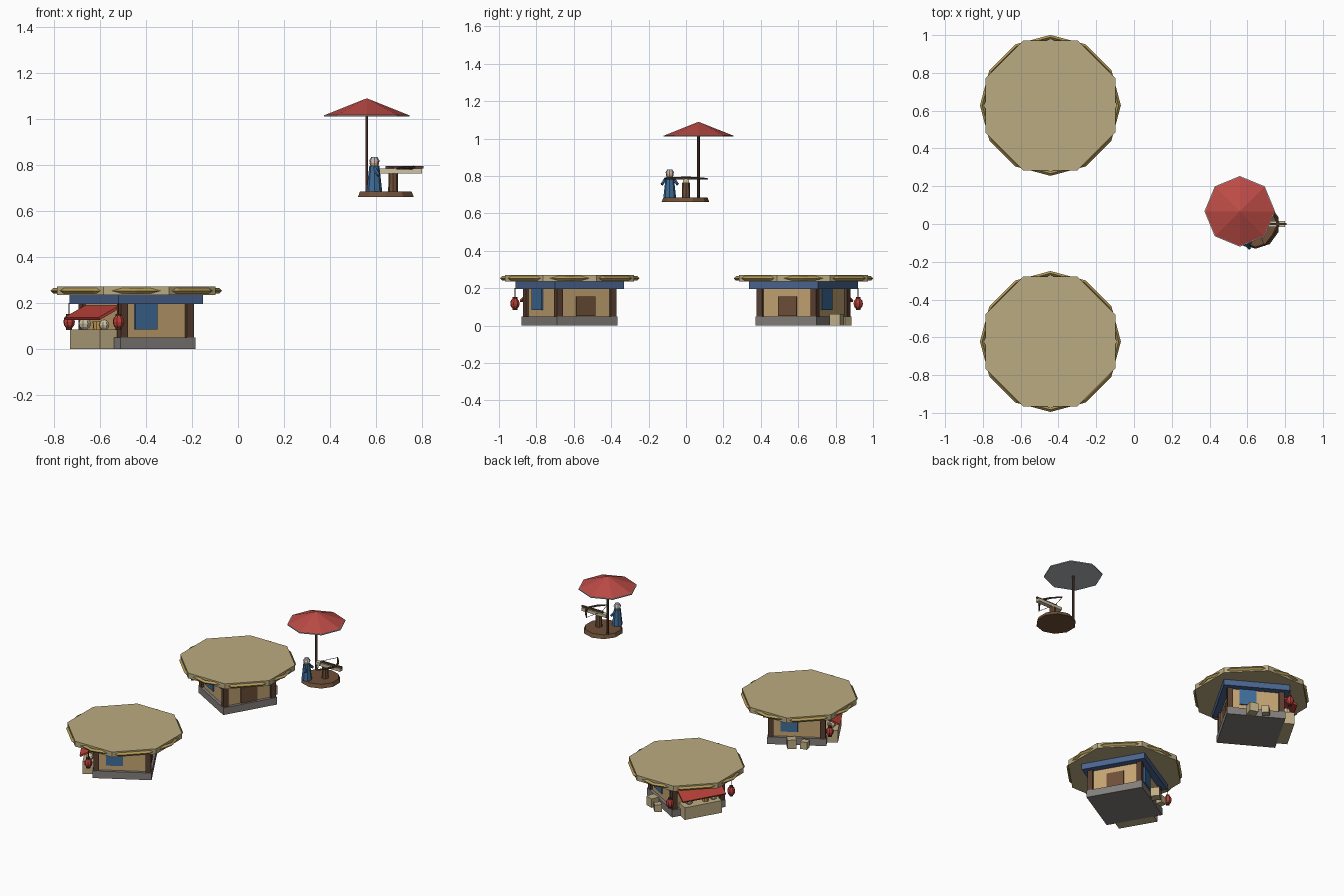
import bpy, bmesh, math
from mathutils import Matrix, Vector

if "Cube" in bpy.data.objects:
    bpy.data.objects.remove(bpy.data.objects["Cube"])

BASE = Matrix.Identity(4)
MATS = {}
COL = {
    "tan": (0.50, 0.41, 0.22), "gold": (0.45, 0.32, 0.09), "wall": (0.55, 0.37, 0.17),
    "wood": (0.10, 0.05, 0.03), "door": (0.16, 0.08, 0.04), "blue": (0.07, 0.13, 0.28),
    "cloth": (0.05, 0.15, 0.32), "red": (0.48, 0.05, 0.04), "stone": (0.23, 0.21, 0.20),
    "crate": (0.52, 0.42, 0.24), "pale": (0.62, 0.55, 0.38), "orange": (0.62, 0.34, 0.08),
    "skin": (0.65, 0.42, 0.26), "steel": (0.45, 0.47, 0.50), "canopy": (0.50, 0.07, 0.06),
}


def finish(name, bm, col, smooth=False):
    """Turn a bmesh into a coloured object placed in the current frame."""
    me = bpy.data.meshes.new(name)
    bm.transform(BASE)
    bmesh.ops.recalc_face_normals(bm, faces=bm.faces)
    bm.to_mesh(me)
    bm.free()
    for p in me.polygons:
        p.use_smooth = smooth
    if col not in MATS:
        MATS[col] = bpy.data.materials.new(col)
        MATS[col].diffuse_color = (*COL[col], 1)
    me.materials.append(MATS[col])
    ob = bpy.data.objects.new(name, me)
    bpy.context.collection.objects.link(ob)
    return ob


def box(name, loc, size, col, rot=None):
    bm = bmesh.new()
    bmesh.ops.create_cube(bm, size=1)
    m = Matrix.Translation(loc) @ (rot or Matrix.Identity(4)) @ Matrix.Diagonal((*size, 1))
    bm.transform(m)
    return finish(name, bm, col)


def cone(name, x, y, z0, z1, r0, r1, n, col, turn=0.0):
    bm = bmesh.new()
    bmesh.ops.create_cone(bm, cap_ends=True, segments=n, radius1=r0, radius2=r1, depth=z1 - z0)
    bm.transform(Matrix.Translation((x, y, (z0 + z1) / 2)) @ Matrix.Rotation(turn, 4, 'Z'))
    return finish(name, bm, col)


def ball(name, loc, r, col, sz=1.0, n=8):
    bm = bmesh.new()
    bmesh.ops.create_uvsphere(bm, u_segments=n, v_segments=6, radius=r)
    bm.transform(Matrix.Translation(loc) @ Matrix.Diagonal((1, 1, sz, 1)))
    return finish(name, bm, col)


def rod(name, a, b, r0, r1, col, n=6):
    a, b = Vector(a), Vector(b)
    d = b - a
    bm = bmesh.new()
    bmesh.ops.create_cone(bm, cap_ends=True, segments=n, radius1=r0, radius2=r1, depth=d.length)
    bm.transform(Matrix.Translation((a + b) / 2) @ d.to_track_quat('Z', 'Y').to_matrix().to_4x4())
    return finish(name, bm, col)


def ring(name, z, R, r, n, col):
    """Faceted hoop with a diamond section."""
    bm = bmesh.new()
    loops = []
    for i in range(n):
        a = 2 * math.pi * i / n
        loops.append([bm.verts.new(((R + dr) * math.cos(a), (R + dr) * math.sin(a), z + dz))
                      for dr, dz in ((r, 0), (0, r), (-r, 0), (0, -r))])
    for i in range(n):
        p, q = loops[i], loops[(i + 1) % n]
        for j in range(4):
            k = (j + 1) % 4
            bm.faces.new((p[j], q[j], q[k], p[k]))
    return finish(name, bm, col)


def hut(tag, cx, cy, deg):
    global BASE
    # disc roof with rim hoop, aligned to the world axes
    BASE = Matrix.Translation((cx, cy, 0))
    cone(tag + "_roof_disc", 0, 0, 0.235, 0.272, 0.373, 0.373, 8, "tan", math.pi / 8)
    ring(tag + "_roof_hoop", 0.253, 0.361, 0.012, 12, "gold")
    BASE = BASE @ Matrix.Rotation(math.radians(deg), 4, 'Z')
    # body
    box(tag + "_plinth", (0, 0, 0.025), (0.376, 0.376, 0.05), "stone")
    box(tag + "_walls", (0, 0, 0.125), (0.336, 0.336, 0.15), "wall")
    box(tag + "_eave_band", (0, 0, 0.215), (0.425, 0.425, 0.04), "blue")
    for sx in (-1, 1):
        for sy in (-1, 1):
            box(tag + "_corner_post", (sx * 0.166, sy * 0.166, 0.123), (0.035, 0.035, 0.146), "wood")
        # side curtains, mirrored through the centre
        box(tag + "_curtain", (sx * 0.171, -sx * 0.05, 0.14), (0.01, 0.11, 0.11), "cloth")
        # lanterns under the eave corners
        lx, ly = sx * 0.215, -0.213
        rod(tag + "_lantern_cord", (lx, ly, 0.14), (lx, ly, 0.2), 0.003, 0.003, "wood", 4)
        ball(tag + "_lantern", (lx, ly, 0.118), 0.026, "red", 1.2)
        cone(tag + "_lantern_cap", lx, ly, 0.145, 0.153, 0.013, 0.013, 8, "wood")
        cone(tag + "_lantern_foot", lx, ly, 0.083, 0.091, 0.013, 0.013, 8, "wood")
    box(tag + "_door", (0, 0.17, 0.103), (0.115, 0.01, 0.105), "door")
    # shop counter, goods and awning
    box(tag + "_counter", (0, -0.213, 0.0425), (0.26, 0.088, 0.085), "crate")
    ball(tag + "_melon", (-0.08, -0.213, 0.11), 0.028, "pale")
    cone(tag + "_jar", 0.035, -0.213, 0.085, 0.12, 0.02, 0.024, 8, "orange")
    ball(tag + "_bun", (0.09, -0.213, 0.105), 0.023, "pale")
    tilt = Matrix.Rotation(math.atan2(0.05, 0.1), 4, 'X')
    box(tag + "_awning", (0, -0.22, 0.158), (0.3, 0.115, 0.012), "red", tilt)
    # crates beside the wall
    box(tag + "_large_crate", (-0.222, 0.03, 0.031), (0.058, 0.058, 0.062), "crate",
        Matrix.Rotation(0.2, 4, 'Z'))
    box(tag + "_small_crate", (-0.226, -0.055, 0.025), (0.046, 0.046, 0.05), "crate",
        Matrix.Rotation(-0.3, 4, 'Z'))
    BASE = Matrix.Identity(4)


hut("front_hut", -0.4425, -0.622, -60)
hut("back_hut", -0.4425, 0.628, -120)

# raised lookout platform
cone("lookout_platform", 0.643, -0.003, 0.66, 0.685, 0.128, 0.118, 10, "door")

# parasol
cone("parasol_pole", 0.56, 0.067, 0.68, 1.06, 0.007, 0.007, 6, "wood")
cone("parasol_canopy", 0.56, 0.067, 1.017, 1.09, 0.183, 0.0, 8, "canopy")
cone("parasol_rim", 0.56, 0.067, 1.01, 1.017, 0.187, 0.187, 8, "steel")

# guard
cone("guard_robe", 0.593, -0.087, 0.685, 0.795, 0.034, 0.022, 8, "cloth")
ball("guard_head", (0.593, -0.087, 0.808), 0.021, "skin")
cone("guard_helmet", 0.593, -0.087, 0.815, 0.834, 0.025, 0.014, 8, "steel")
for s in (-1, 1):
    rod("guard_arm", (0.593, -0.087 + s * 0.022, 0.785), (0.612, -0.087 + s * 0.042, 0.755),
        0.009, 0.008, "cloth")

# mounted bow
cone("bow_pedestal", 0.675, 0, 0.685, 0.765, 0.022, 0.02, 8, "door")
box("bow_stock", (0.705, 0, 0.774), (0.19, 0.03, 0.02), "pale")
box("bow_rail", (0.725, 0, 0.79), (0.165, 0.01, 0.012), "wood")
for s in (-1, 1):
    rod("bow_limb", (0.765, 0, 0.789), (0.735, s * 0.06, 0.788), 0.008, 0.007, "wood")
    rod("bow_limb_tip", (0.735, s * 0.06, 0.788), (0.69, s * 0.115, 0.785), 0.007, 0.004, "wood")
    rod("bow_string", (0.69, s * 0.115, 0.785), (0.65, 0, 0.795), 0.002, 0.002, "steel", 4)

for m in bpy.data.materials:
    if m.users and not m.is_grease_pencil:
        m.use_nodes = True
        m.node_tree.nodes["Principled BSDF"].inputs["Base Color"].default_value = m.diffuse_color
